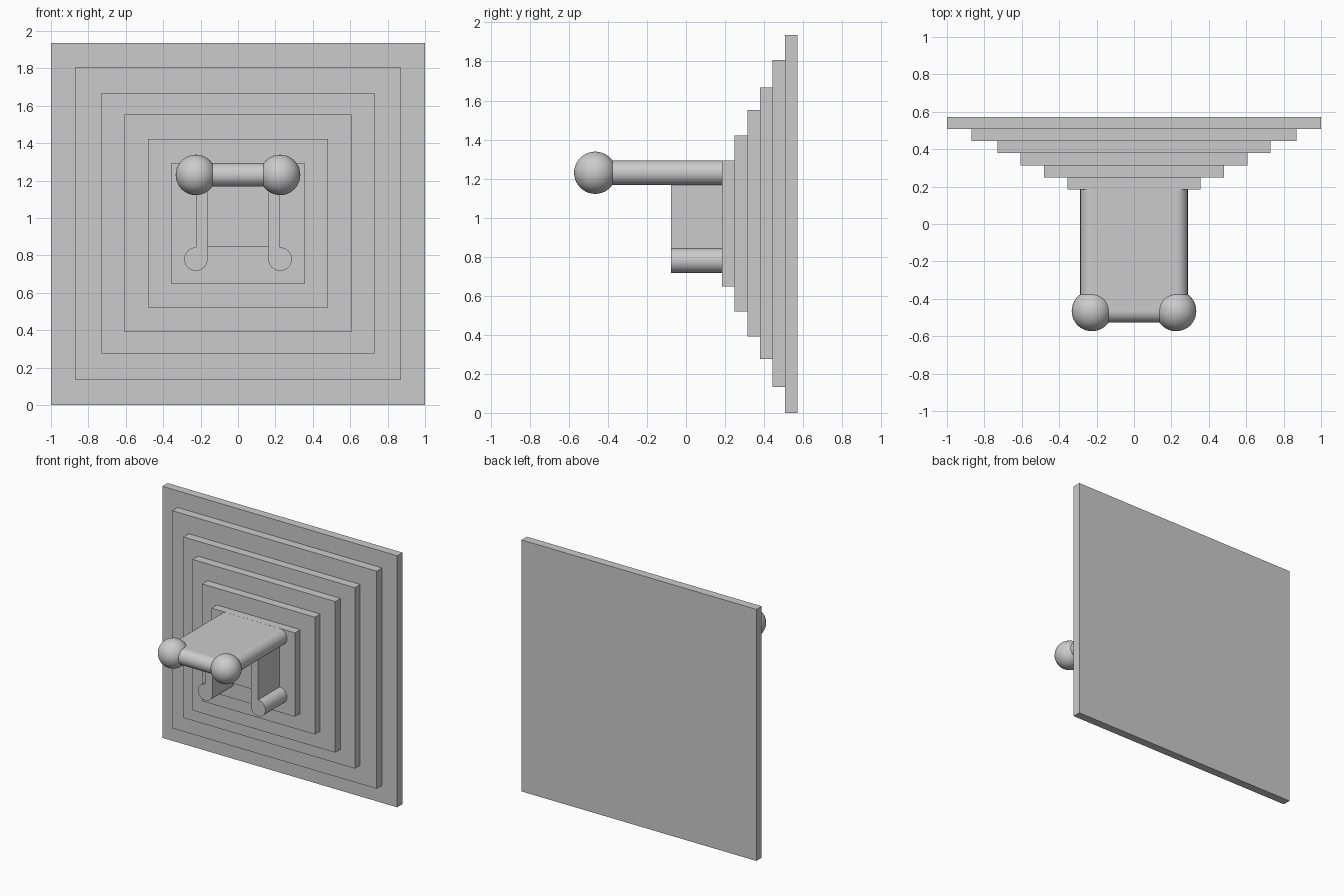
import bpy, math

if "Cube" in bpy.data.objects:
    bpy.data.objects.remove(bpy.data.objects["Cube"])

def box(name, x0, x1, y0, y1, z0, z1):
    bpy.ops.mesh.primitive_cube_add(size=1, location=((x0+x1)/2, (y0+y1)/2, (z0+z1)/2))
    o = bpy.context.object
    o.name = name
    o.scale = (x1-x0, y1-y0, z1-z0)
    bpy.ops.object.transform_apply(location=False, rotation=False, scale=True)
    return o

def rod(name, r, length, loc, rot):
    bpy.ops.mesh.primitive_cylinder_add(vertices=64, radius=r, depth=length, location=loc, rotation=rot)
    o = bpy.context.object
    o.name = name
    bpy.ops.object.shade_smooth_by_angle(angle=math.radians(30))
    return o

# Stepped backing plates, largest at the back
plates = [(1.0, 0.0, 1.935), (0.87, 0.133, 1.807), (0.73, 0.275, 1.667),
          (0.607, 0.39, 1.552), (0.48, 0.52, 1.422), (0.355, 0.648, 1.293)]
BACK, STEP = 0.572, 0.0645
for i, (hx, z0, z1) in enumerate(plates):
    box(f"plate_{i+1}", -hx, hx, BACK-(i+1)*STEP, BACK-i*STEP, z0, z1)
FACE = BACK - 6*STEP

R, X, Z, YF = 0.0625, 0.225, 1.23, -0.465
ALONG_Y = (math.pi/2, 0, 0)

# Shelf slab with front rod
box("shelf_slab", -X, X, YF, FACE+0.01, Z, Z+R)
rod("front_rod", R, 2*X, (0, YF, Z), (0, math.pi/2, 0))

# Side rods, ball ends, legs and leg feet on both sides
LEG_F = -0.077
for side, s in (("left", -1), ("right", 1)):
    rod(f"{side}_rod", R, FACE+0.01-YF, (s*X, (FACE+0.01+YF)/2, Z), ALONG_Y)
    bpy.ops.mesh.primitive_uv_sphere_add(segments=64, ring_count=32, radius=0.108,
                                         location=(s*X, YF, Z))
    bpy.context.object.name = f"{side}_ball"
    bpy.ops.object.shade_smooth()
    xa, xb = sorted((s*(X-R), s*X))
    box(f"{side}_leg", xa, xb, LEG_F, FACE+0.01, 0.78, Z)
    rod(f"{side}_foot", R, FACE+0.01-LEG_F, (s*X, (FACE+0.01+LEG_F)/2, 0.78), ALONG_Y)

# Recessed panel between the legs
box("recessed_panel", -(X-R), X-R, 0.04, FACE+0.01, 0.845, Z)
